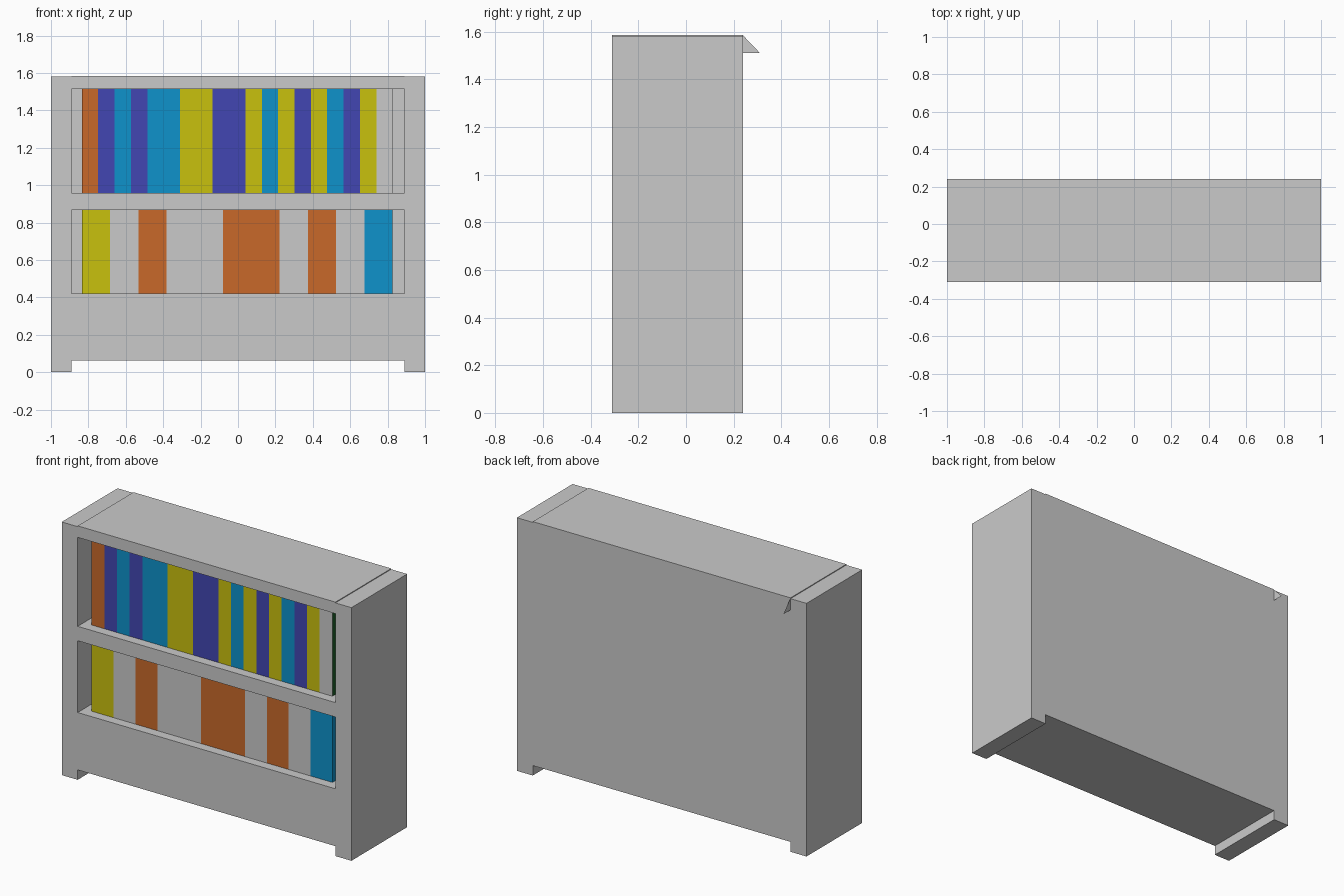
import bpy, bmesh

if "Cube" in bpy.data.objects:
    bpy.data.objects.remove(bpy.data.objects["Cube"])


def srgb(c):
    c /= 255
    return c / 12.92 if c <= 0.04045 else ((c + 0.055) / 1.055) ** 2.4


def material(name, rgb):
    m = bpy.data.materials.new(name)
    m.diffuse_color = (*[srgb(c) for c in rgb], 1)
    m.use_nodes = True
    m.node_tree.nodes["Principled BSDF"].inputs["Base Color"].default_value = m.diffuse_color
    return m


MATS = {
    "G": material("light grey", (202, 202, 202)),
    "O": material("orange", (200, 105, 42)),
    "I": material("indigo", (66, 70, 178)),
    "B": material("blue", (14, 146, 203)),
    "Y": material("yellow", (201, 193, 13)),
    "D": material("dark green", (27, 95, 40)),
}


def box(name, x, y, z, key="G", accent=None):
    """Box from ranges; accent = (axis, sign) paints one side dark green."""
    bm = bmesh.new()
    bmesh.ops.create_cube(bm, size=1)
    for v in bm.verts:
        v.co = [r[0] if c < 0 else r[1] for c, r in zip(v.co, (x, y, z))]
    bm.normal_update()
    me = bpy.data.meshes.new(name)
    me.materials.append(MATS[key])
    if accent:
        me.materials.append(MATS["D"])
        for f in bm.faces:
            f.material_index = int(f.normal[accent[0]] * accent[1] > 0.5)
    bm.to_mesh(me)
    bm.free()
    ob = bpy.data.objects.new(name, me)
    bpy.context.collection.objects.link(ob)
    return ob


FRONT, BACK, INNER = -0.31, 0.24, 0.22
SPAN = (-0.89, 0.89)

# Side posts with feet
box("left_post", (-1, -0.89), (FRONT, BACK), (0, 1.58))
box("right_post", (0.89, 1), (FRONT, BACK), (0, 1.58))

# Plinth, shelf, top and back board
box("base", SPAN, (FRONT, BACK), (0.062, 0.42))
box("middle_shelf", SPAN, (FRONT, INNER), (0.868, 0.958), "G", (2, -1))
box("top_board", SPAN, (FRONT, BACK), (1.513, 1.585))
box("back_board", SPAN, (INNER, BACK), (0.42, 1.513))


# Rows of equal-width books, one letter per book
def book_row(name, colours, z, accent=None):
    x0, x1 = -0.835, 0.827
    w = (x1 - x0) / len(colours)
    for i, key in enumerate(colours):
        last = i == len(colours) - 1
        box(f"{name}_{i + 1}", (x0 + i * w, x0 + (i + 1) * w),
            (-0.25, INNER), z, key, accent if last else None)


book_row("upper_book", "OIBIBBYYIIYBYIYBIYG", (0.958, 1.513), (0, 1))
book_row("lower_book", "YGOGGOOGOGB", (0.42, 0.868))

# Small flat triangular fin on the back edge
me = bpy.data.meshes.new("back_fin")
me.from_pydata([(-0.89, BACK, 1.583), (-0.89, BACK, 1.51), (-0.89, 0.31, 1.51)],
               [], [(0, 1, 2)])
me.materials.append(MATS["G"])
bpy.context.collection.objects.link(bpy.data.objects.new("back_fin", me))
